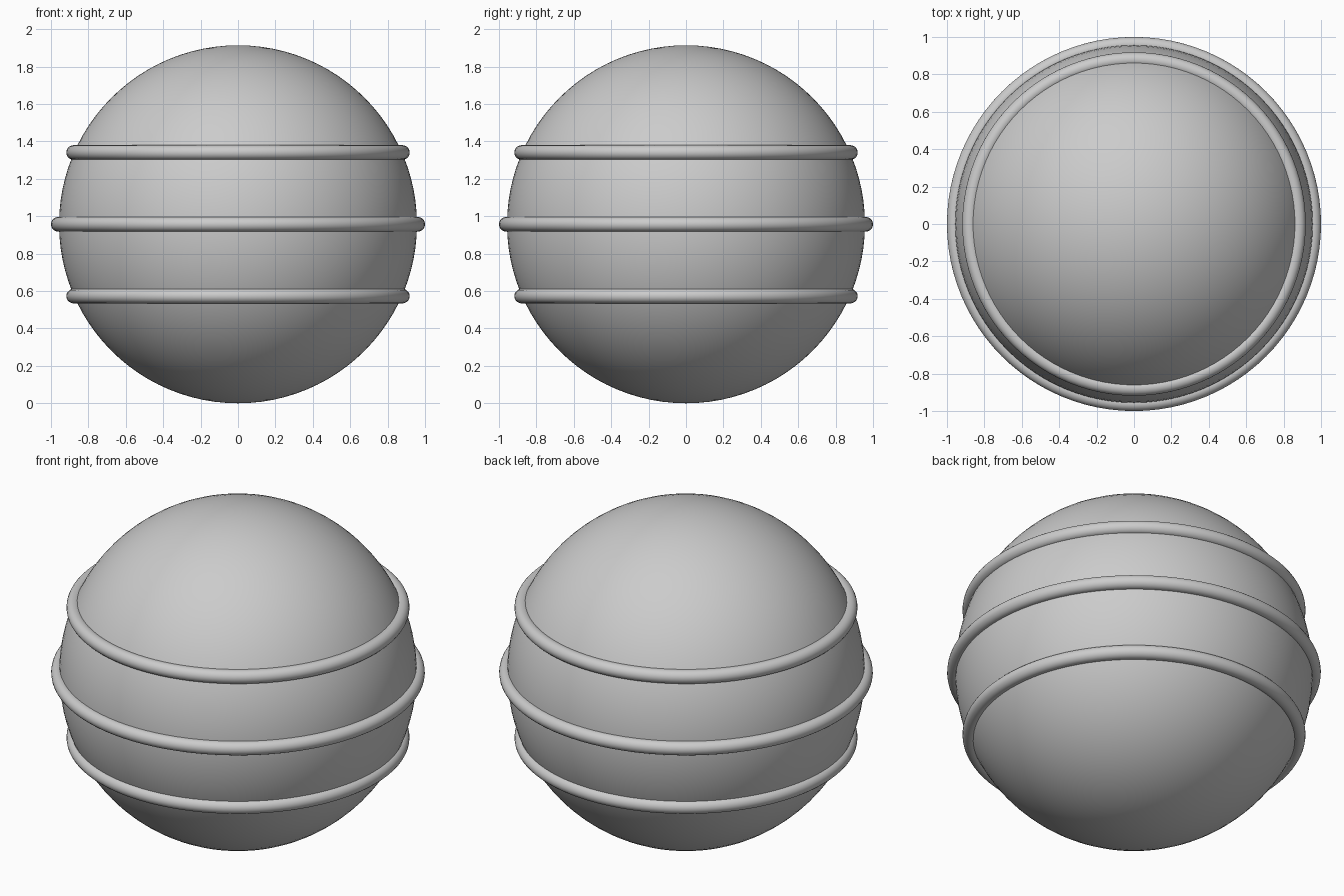
import bpy

cube = bpy.data.objects.get("Cube")
if cube:
    bpy.data.objects.remove(cube, do_unlink=True)

RADIUS = 0.957       # ball radius, also its centre height
TUBE = 0.039         # ring thickness radius
RING_OFFSET = 0.384  # spacing of outer rings from the equator

# Single grey colour
grey = bpy.data.materials.new("plain_grey")
grey.use_nodes = True
colour = (0.6, 0.6, 0.6, 1)
grey.diffuse_color = colour
grey.node_tree.nodes["Principled BSDF"].inputs["Base Color"].default_value = colour


def finish(name):
    obj = bpy.context.object
    obj.name = name
    obj.data.materials.append(grey)
    bpy.ops.object.shade_smooth()


# Ball body
bpy.ops.mesh.primitive_uv_sphere_add(segments=96, ring_count=48, radius=RADIUS,
                                     location=(0, 0, RADIUS))
finish("ball")

# Three rings hugging the ball surface
for name, offset, major in (("lower_ring", -RING_OFFSET, 0.879),
                            ("middle_ring", 0, 1 - TUBE),
                            ("upper_ring", RING_OFFSET, 0.879)):
    bpy.ops.mesh.primitive_torus_add(major_radius=major, minor_radius=TUBE,
                                     major_segments=96, minor_segments=20,
                                     location=(0, 0, RADIUS + offset))
    finish(name)
